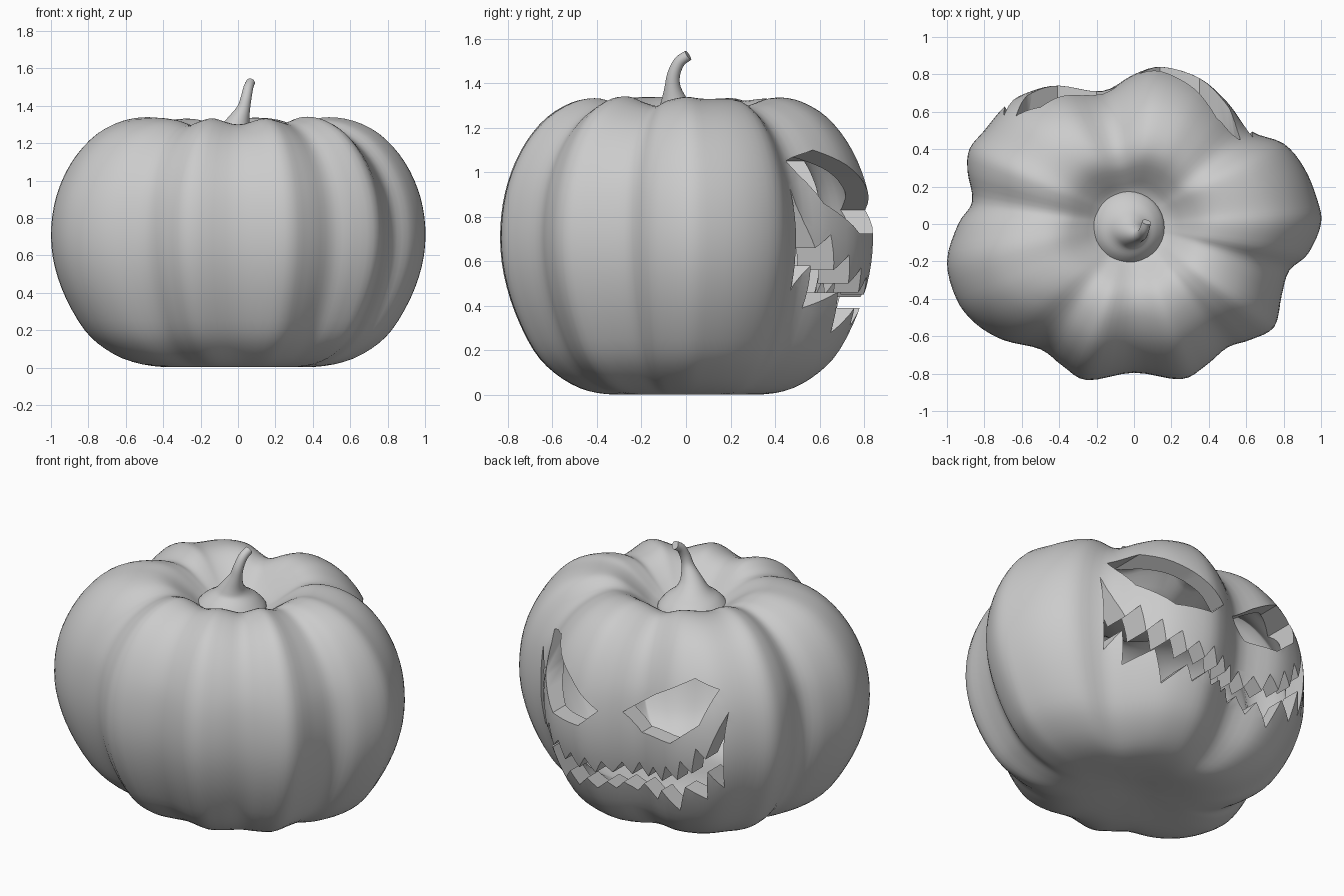
import bpy, bmesh, math
from mathutils import Vector

if "Cube" in bpy.data.objects:
    bpy.data.objects.remove(bpy.data.objects["Cube"])


def spline(pts, per, closed=False):
    """Catmull-Rom samples through points of any dimension."""
    pts = [Vector(p) for p in pts]
    n = len(pts)
    out = []
    for i in range(n if closed else n - 1):
        def at(k):
            return pts[k % n] if closed else pts[max(0, min(n - 1, k))]
        a, b, c, d = at(i - 1), at(i), at(i + 1), at(i + 2)
        for k in range(per):
            t = k / per
            out.append(0.5 * (2 * b + (c - a) * t + (2 * a - 5 * b + 4 * c - d) * t * t
                              + (3 * b - a - 3 * c + d) * t ** 3))
    if not closed:
        out.append(pts[-1])
    return out


def make(name, bm):
    bmesh.ops.recalc_face_normals(bm, faces=bm.faces)
    me = bpy.data.meshes.new(name)
    bm.to_mesh(me)
    bm.free()
    ob = bpy.data.objects.new(name, me)
    bpy.context.collection.objects.link(ob)
    return ob


def skin(name, rings, ends):
    """Join rings of points; close each end with a centre point."""
    bm = bmesh.new()
    vs = [[bm.verts.new(p) for p in r] for r in rings]
    n = len(vs[0])
    for a, b in zip(vs, vs[1:]):
        for i in range(n):
            j = (i + 1) % n
            bm.faces.new((a[i], a[j], b[j], b[i]))
    for ring, e in zip((vs[0], vs[-1]), ends):
        c = bm.verts.new(e)
        for i in range(n):
            bm.faces.new((ring[i], ring[(i + 1) % n], c))
    return make(name, bm)


def smooth(ob, angle):
    bpy.ops.object.select_all(action='DESELECT')
    ob.select_set(True)
    bpy.context.view_layer.objects.active = ob
    bpy.ops.object.shade_smooth_by_angle(angle=math.radians(angle))


# Lobed outline seen from above
outline = [(1.0, 0), (.98, .13), (.91, .3), (.8, .43), (.62, .5), (.5, .65), (.35, .78),
           (.15, .84), (0, .8), (-.17, .71), (-.4, .74), (-.55, .71), (-.68, .64), (-.8, .5),
           (-.88, .4), (-.89, .28), (-.865, .12), (-.94, 0), (-1.0, -.2), (-.95, -.4),
           (-.85, -.53), (-.7, -.62), (-.5, -.67), (-.38, -.76), (-.25, -.835), (0, -.795),
           (.25, -.83), (.38, -.76), (.5, -.66), (.62, -.62), (.75, -.55), (.79, -.38),
           (.83, -.25), (.93, -.16)]
ring2d = spline(outline, 4, True)
N = len(ring2d)
radii = [p.length for p in ring2d]
W = 9
mean = [sum(radii[(i + k) % N] for k in range(-W, W + 1)) / (2 * W + 1) for i in range(N)]

# Body profile: fraction of the outline, height
profile = spline([(.1, .02), (.25, .008), (.42, .003), (.57, .03), (.71, .1), (.82, .2),
                  (.92, .37), (.98, .54), (1, .7), (.985, .86), (.94, 1.0), (.86, 1.13),
                  (.75, 1.235), (.62, 1.3), (.5, 1.32), (.4, 1.3), (.3, 1.24), (.21, 1.18),
                  (.1, 1.15)], 3)
rings = []
for f, z in profile:
    w = min(1, f * 1.6)
    top = max(0, min(1, (z - .95) / .3)) * min(1, max(0, (f - .15) / .3))
    ring = []
    for p, r, m in zip(ring2d, radii, mean):
        rr = f * (.87 + (r - .87) * w) / r
        ring.append((p.x * rr, p.y * rr, z + .4 * (r - m) * top))
    rings.append(ring)
body = skin("pumpkin_shell", rings, ((0, 0, .025), (0, 0, 1.145)))
sol = body.modifiers.new("wall", 'SOLIDIFY')
sol.thickness = .1
sol.offset = -1

# Face openings, carved straight through the back wall
CX = -.03
eye = [(.06, .83), (.17, .725), (.38, .725), (.54, .86), (.60, 1.05), (.47, 1.1), (.25, .97)]
half = [(0, .45), (.05, .52), (.09, .44), (.14, .53), (.19, .45), (.24, .53), (.30, .46),
        (.34, .57), (.41, .50), (.44, .63), (.50, .56), (.53, .72), (.58, .66), (.665, .93),
        (.66, .63), (.645, .47), (.585, .58), (.555, .39), (.45, .46), (.38, .28),
        (.28, .39), (.23, .31), (.15, .39), (.10, .33), (.04, .385), (0, .34)]
mouth = half + [(-x, z) for x, z in half[-2:0:-1]]
for name, shape in (("eye_a", eye), ("eye_b", [(-x, z) for x, z in eye]), ("mouth", mouth)):
    bm = bmesh.new()
    face = bm.faces.new([bm.verts.new((CX + x, .2, z)) for x, z in shape])
    ext = bmesh.ops.extrude_face_region(bm, geom=[face])
    bmesh.ops.translate(bm, vec=(0, 1, 0),
                        verts=[v for v in ext['geom'] if isinstance(v, bmesh.types.BMVert)])
    cutter = make(name + "_cutter", bm)
    cutter.hide_render = True
    mod = body.modifiers.new(name, 'BOOLEAN')
    mod.operation = 'DIFFERENCE'
    mod.solver = 'EXACT'
    mod.object = cutter
bpy.context.view_layer.objects.active = body
for mod in list(body.modifiers):
    bpy.ops.object.modifier_apply(modifier=mod.name)
for ob in [o for o in bpy.data.objects if o.name.endswith("_cutter")]:
    bpy.data.objects.remove(ob)
smooth(body, 35)

# Flared, bent stem: centre and radius along its path
path = spline([(-.033, -.02, 1.13, .19), (-.033, -.02, 1.175, .195), (-.03, -.025, 1.225, .155),
               (-.02, -.035, 1.265, .1), (-.003, -.05, 1.31, .066), (.028, -.06, 1.38, .037),
               (.043, -.055, 1.44, .029), (.055, -.03, 1.495, .026), (.067, .01, 1.525, .024)], 4)
stem_rings = []
for i, p in enumerate(path):
    t = (path[min(i + 1, len(path) - 1)] - path[max(i - 1, 0)]).to_3d().normalized()
    t = Vector((0, 0, 1)).lerp(t, max(0, min(1, (p[2] - 1.25) / .15)))
    q = Vector((0, 0, 1)).rotation_difference(t)
    stem_rings.append([p.to_3d() + q @ Vector((p[3] * math.cos(a), p[3] * math.sin(a), 0))
                       for a in (k * math.tau / 32 for k in range(32))])
stem = skin("stem", stem_rings, (path[0].to_3d(), path[-1].to_3d()))
smooth(stem, 40)
